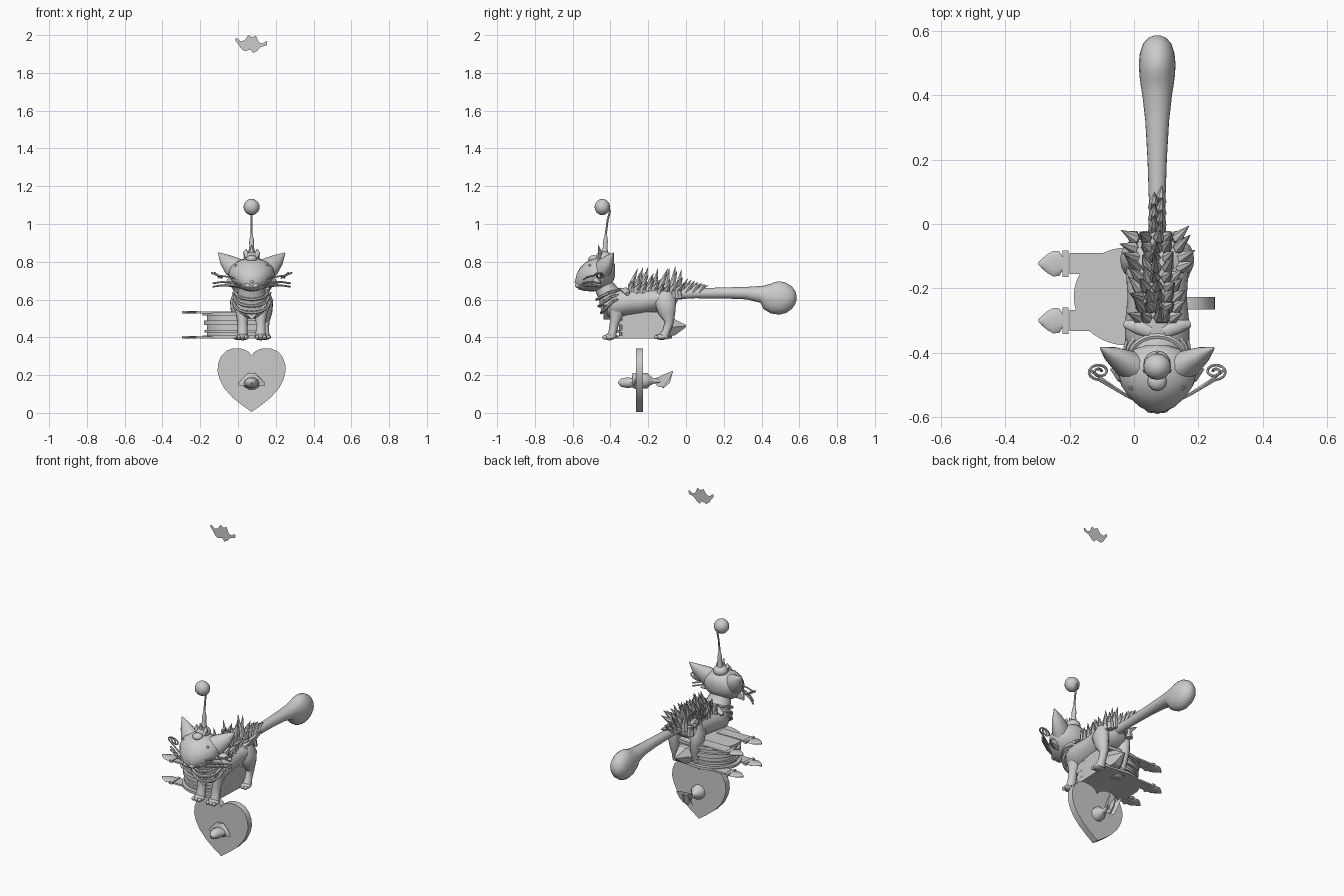
import bpy, bmesh, math, random
from mathutils import Vector
random.seed(4)
CX = 0.072                      # centre line of the animal
grey = bpy.data.materials.new("light grey")
grey.diffuse_color = (0.6, 0.6, 0.6, 1)

def finish(name, bm, smooth=True, angle=40):
    bmesh.ops.recalc_face_normals(bm, faces=bm.faces)
    me = bpy.data.meshes.new(name)
    bm.to_mesh(me)
    bm.free()
    ob = bpy.data.objects.new(name, me)
    bpy.context.collection.objects.link(ob)
    me.materials.append(grey)
    if smooth:
        bpy.ops.object.select_all(action='DESELECT')
        ob.select_set(True)
        bpy.context.view_layer.objects.active = ob
        bpy.ops.object.shade_smooth_by_angle(angle=math.radians(angle))
    return ob

def loft(name, secs, side=(1, 0, 0), n=16, smooth=True):
    """Skin elliptical rings (x, y, z, half width, half height) along a path."""
    bm = bmesh.new()
    pts = [Vector(s[:3]) for s in secs]
    rings = []
    for i, s in enumerate(secs):
        t = (pts[min(i + 1, len(pts) - 1)] - pts[max(i - 1, 0)]).normalized()
        u = Vector(side)
        u = (u - t * u.dot(t)).normalized()
        v = t.cross(u)
        rings.append([bm.verts.new(pts[i] + u * s[3] * math.cos(k * math.tau / n)
                      + v * s[4] * math.sin(k * math.tau / n)) for k in range(n)])
    for a, b in zip(rings, rings[1:]):
        for k in range(n):
            bm.faces.new((a[k], a[(k + 1) % n], b[(k + 1) % n], b[k]))
    bm.faces.new(rings[0])
    bm.faces.new(rings[-1])
    return finish(name, bm, smooth)

def wire(name, pts, r, n=6):
    return loft(name, [(*p, r, r) for p in pts], (0.13, 0.2, 0.97), n)

def ball(name, c, r, seg=16):
    bm = bmesh.new()
    bmesh.ops.create_uvsphere(bm, u_segments=seg, v_segments=seg // 2 + 2, radius=1)
    bmesh.ops.scale(bm, vec=r, verts=bm.verts)
    bmesh.ops.translate(bm, vec=c, verts=bm.verts)
    return finish(name, bm)

def prism(name, pts, thick):
    """Extrude a closed outline of 3D points by a thickness vector."""
    bm = bmesh.new()
    f = bm.faces.new([bm.verts.new(p) for p in pts])
    if thick:
        g = bmesh.ops.extrude_face_region(bm, geom=[f])
        # keep the starting face so that the solid is closed
        vs = [e for e in g['geom'] if isinstance(e, bmesh.types.BMVert)]
        bmesh.ops.translate(bm, vec=thick, verts=vs)
        if f.is_valid is False or len(bm.faces) < len(pts) + 2:
            bm.faces.new([v for v in bm.verts if v not in vs])
    return finish(name, bm, True, 30)

# heart plate
half = [(0, .302), (.012, .32), (.03, .332), (.06, .342), (.10, .342), (.135, .328), (.162, .3),
        (.178, .26), (.18, .22), (.17, .18), (.145, .13), (.1, .08), (.05, .04), (0, .005)]
outline = half + [(-x, z) for x, z in half[-2:0:-1]]
prism("heart_plate", [(CX + x, -.265, z) for x, z in outline], (0, .038, 0))

# arrow through the heart: head, knob, shaft and fins
loft("arrow_head", [(CX, y, .16, a, b) for y, a, b in
     [(-.36, .004, .004), (-.345, .02, .022), (-.31, .035, .03), (-.285, .04, .026), (-.26, .05, .04)]], n=10)
loft("arrow_cap", [(CX, -.275, .145, .07, .006), (CX, -.275, .16, .068, .01), (CX, -.272, .185, .045, .015),
                   (CX, -.27, .21, .018, .012)])
loft("arrow_knob", [(CX, y, .17, r, r) for y, r in
     [(-.23, .042), (-.205, .04), (-.185, .022), (-.17, .014), (-.12, .013)]], n=12)
for s in (-1, 1):
    prism("arrow_fin", [(CX, -.17, .165), (CX + s * .02, -.13, .19), (CX + s * .04, -.07, .215),
          (CX + s * .035, -.09, .175), (CX + s * .03, -.12, .135), (CX, -.15, .14)], (0, 0, .008))
prism("arrow_tail", [(CX - .004, y, z) for y, z in [(-.19, .165), (-.15, .19), (-.12, .18), (-.07, .215),
      (-.085, .16), (-.12, .13), (-.15, .155)]], (.008, 0, 0))

# floating flat emblem high above
prism("floating_emblem", [(x, -.245, z) for x, z in [(-.012, 1.985), (0, 1.98), (.012, 1.967), (.035, 1.972),
      (.055, 2), (.075, 1.988), (.095, 1.997), (.11, 1.962), (.13, 1.955), (.145, 1.967), (.155, 1.965),
      (.152, 1.945), (.12, 1.937), (.1, 1.915), (.08, 1.905), (.065, 1.923), (.035, 1.915),
      (.015, 1.93), (0, 1.955), (-.012, 1.968)]], None)

# round-ended book: covers and page layers
def slab(name, z0, z1, inset):
    pts = []
    for k in range(33):
        a = math.pi / 2 + math.pi * k / 32
        pts.append((-.02 + (.167 - inset) * math.cos(a), -.225 + (.152 - inset) * math.sin(a), z0))
    prism(name, pts + [(.12, -.36 + inset, z0), (.13, -.09 - inset, z0)], (0, 0, z1 - z0))
for nm, a, b, i in (("book_cover", .395, .41, 0), ("book_pages", .41, .515, .022),
                    ("page_band", .425, .44, .01), ("page_band", .465, .49, .006), ("book_cover", .515, .533, 0)):
    slab(nm, a, b, i)

# book spine wedge pointing back
loft("book_spine", [(CX, -.1, .45, .07, .055), (CX, -.06, .455, .045, .05), (CX, 0, .46, .01, .006)], n=6, smooth=False)

# four straps with leaf ends
for y in (-.123, -.3):
    for z in (.395, .527):
        prism("strap", [(-.2, y - .033, z), (-.02, y - .033, z), (-.02, y + .033, z), (-.2, y + .033, z)], (0, 0, .01))
        prism("strap_plate", [(-.222, y - .041, z - .002), (-.204, y - .041, z - .002),
              (-.204, y + .041, z - .002), (-.222, y + .041, z - .002)], (0, 0, .014))
        loft("strap_leaf", [(x, y, z + .005, w, .007) for x, w in [(-.222, .022), (-.232, .038), (-.25, .04),
             (-.268, .03), (-.285, .016), (-.297, .003)]], (0, 1, 0), 12)

# body, chest, neck and tail
loft("body", [(CX, y, z, a, b) for y, z, a, b in
     [(-.43, .57, .03, .04), (-.415, .57, .07, .065), (-.375, .575, .1, .078), (-.31, .585, .1, .076),
      (-.23, .59, .092, .072), (-.16, .6, .096, .066), (-.1, .61, .1, .062), (-.065, .615, .075, .045), (-.045, .62, .03, .02)]], n=24)
loft("neck", [(CX, -.38, .58, .085, .08), (CX, -.41, .63, .075, .06), (CX, -.44, .68, .06, .05), (CX, -.45, .72, .06, .05)])
loft("tail", [(CX, y, z, a, b) for y, z, a, b in
     [(-.08, .63, .03, .03), (.05, .633, .025, .026), (.2, .635, .03, .029), (.32, .634, .037, .033), (.4, .628, .046, .045),
      (.43, .617, .051, .07), (.46, .61, .055, .084), (.495, .608, .057, .088), (.53, .61, .054, .08),
      (.56, .61, .044, .06), (.578, .61, .028, .036), (.586, .61, .008, .01)]], n=20)

# collar rings sloping down to the chest
for k in range(3):
    loft("collar_ring", [(CX + (.083 + .007 * k) * math.cos(a), -.41 + .012 * k - .062 * math.sin(a),
         .635 - .022 * k - .034 * max(0, math.sin(a)) * (1 + k * .4) + .02 * min(0, math.sin(a)) * -1, .008, .009)
         for a in [math.tau * j / 28 for j in range(29)]], (.02, .03, 1), 6)
prism("chest_bib", [(CX + x, -.436, z) for x, z in [(-.075, .6), (0, .535), (.075, .6), (.08, .57), (0, .495), (-.08, .57)]], (0, .04, 0))

# legs, paws and toes
for s in (-1, 1):
    x = CX + s * .048
    loft("front_leg", [(CX + s * .06, -.35, .6, .036, .05), (x + s * .005, -.365, .54, .033, .04),
         (x, -.378, .48, .026, .025), (x, -.388, .43, .026, .022), (x, -.395, .4, .031, .026)])
    ball("front_paw", (x, -.405, .402), (.034, .03, .018))
    loft("hind_leg", [(CX + s * .065, -.11, .64, .028, .035), (CX + s * .075, -.11, .59, .04, .058),
         (CX + s * .075, -.1, .53, .034, .045), (CX + s * .07, -.088, .48, .024, .024),
         (CX + s * .07, -.105, .43, .022, .02), (CX + s * .07, -.12, .4, .029, .028)])
    ball("hind_paw", (CX + s * .07, -.13, .402), (.033, .034, .016))
    for d in (-.02, 0, .02):
        ball("front_toe", (x + d, -.43, .4), (.011, .014, .012), 8)
        ball("hind_toe", (CX + s * .07 + d, -.158, .4), (.011, .012, .01), 8)
    # small shoulder wing
    loft("shoulder_wing", [(CX + s * .02, -.335, .65, .02, .012), (CX + s * .06, -.32, .65, .022, .014),
         (CX + s * .1, -.31, .63, .012, .01)], (0, 1, 0), 10)

# back fur: leaning spikes in rows
for r in range(9):
    y = -.29 + r * .031
    w = .068 if r > 4 else .055
    for c in range(5):
        x = CX + (c - 2) / 2 * w + random.uniform(-.008, .008)
        z = .655 - 5 * (x - CX) ** 2
        tip = (x + (x - CX) * .55, y + random.uniform(.01, .04), z + random.uniform(.06, .125) - abs(c - 2) * .008)
        loft("fur_spike", [(x, y, z - .03, .021, .023), (x, y, z + .02, .018, .019), (*tip, .001, .001)], n=6, smooth=False)
for k in range(7):
    y = -.02 + k * .018
    x = CX + (-1) ** k * .011
    loft("tail_fur", [(x, y - .02, .635, .018, .02), (x, y, .668, .013, .013), (x * 1.05, y + .03, .71 - k * .006, .001, .001)],
         n=6, smooth=False)

# head with muzzle
loft("head", [(CX, y, z, a, b) for y, z, a, b in
     [(-.375, .755, .03, .03), (-.39, .755, .075, .055), (-.42, .75, .108, .075), (-.46, .738, .122, .085),
      (-.495, .722, .114, .084), (-.53, .705, .09, .07), (-.557, .69, .062, .05), (-.575, .683, .036, .032), (-.585, .682, .012, .01)]], n=24)
ball("nose", (CX, -.58, .695), (.014, .01, .009), 10)
for s in (-1, 1):
    # ear, cheek tuft, eye, brow
    loft("ear", [(CX + s * .055, -.455, .745, .045, .062), (CX + s * .1, -.43, .775, .042, .055),
         (CX + s * .14, -.405, .81, .025, .034), (CX + s * .176, -.385, .847, .003, .003)], (0, 1, 0), 14)
    loft("cheek_tuft", [(CX + s * .07, -.48, .7, .03, .04), (CX + s * .115, -.47, .69, .02, .026),
         (CX + s * .145, -.45, .675, .002, .002)], (0, 1, 0), 8)
    ball("eye", (CX + s * .052, -.543, .722), (.024, .014, .015), 12)
    ball("muzzle_pad", (CX + s * .018, -.57, .675), (.022, .018, .015), 10)
    wire("brow", [(CX + s * .018, -.55, .74), (CX + s * .05, -.53, .758), (CX + s * .085, -.505, .782)], .007)
    # curled upper whisker
    pts = [(CX + s * .05, -.555, .70), (CX + s * .11, -.525, .718)]
    for k in range(25):
        a = -math.pi / 2 + k * math.pi / 7
        r = .036 * (1 - k / 30)
        pts.append((CX + s * (.18 + r * math.cos(a)), -.458 + r * .72 * math.sin(a), .728 + .014 * math.cos(a)))
    wire("curled_whisker", pts, .0045)
    # straight lower whiskers
    for dz in (0, .018):
        wire("lower_whisker", [(CX + s * .04, -.56, .68), (CX + s * .1, -.53, .672 + dz), (CX + s * .16, -.49, .675 + dz),
             (CX + s * .205, -.455, .668 + dz)], .005)

# crest on the head with stalk and pompom
ball("crest_bun", (CX, -.435, .825), (.042, .042, .032))
ball("crest_front", (CX, -.488, .815), (.03, .03, .02), 12)
for s in (-1, 0, 1):
    loft("crest_leaf", [(CX + s * .02, -.455, .82, .016, .014), (CX + s * .032, -.455, .85, .014, .01),
         (CX + s * .03, -.455 - .01 * (s == 0), .868 + .02 * (s == 0), .002, .002)], n=8)
loft("crest_spire", [(CX, -.43, .84, .02, .02), (CX, -.428, .88, .012, .012), (CX, -.426, .91, .013, .013),
     (CX, -.424, .95, .005, .005)], n=10)
wire("stalk", [(CX, -.428, .86), (CX, -.424, .95), (CX, -.415, 1.02), (CX, -.402, 1.07), (CX, -.41, 1.085), (CX, -.44, 1.09)], .0055)
ball("pompom", (CX, -.443, 1.09), (.043, .041, .043))
